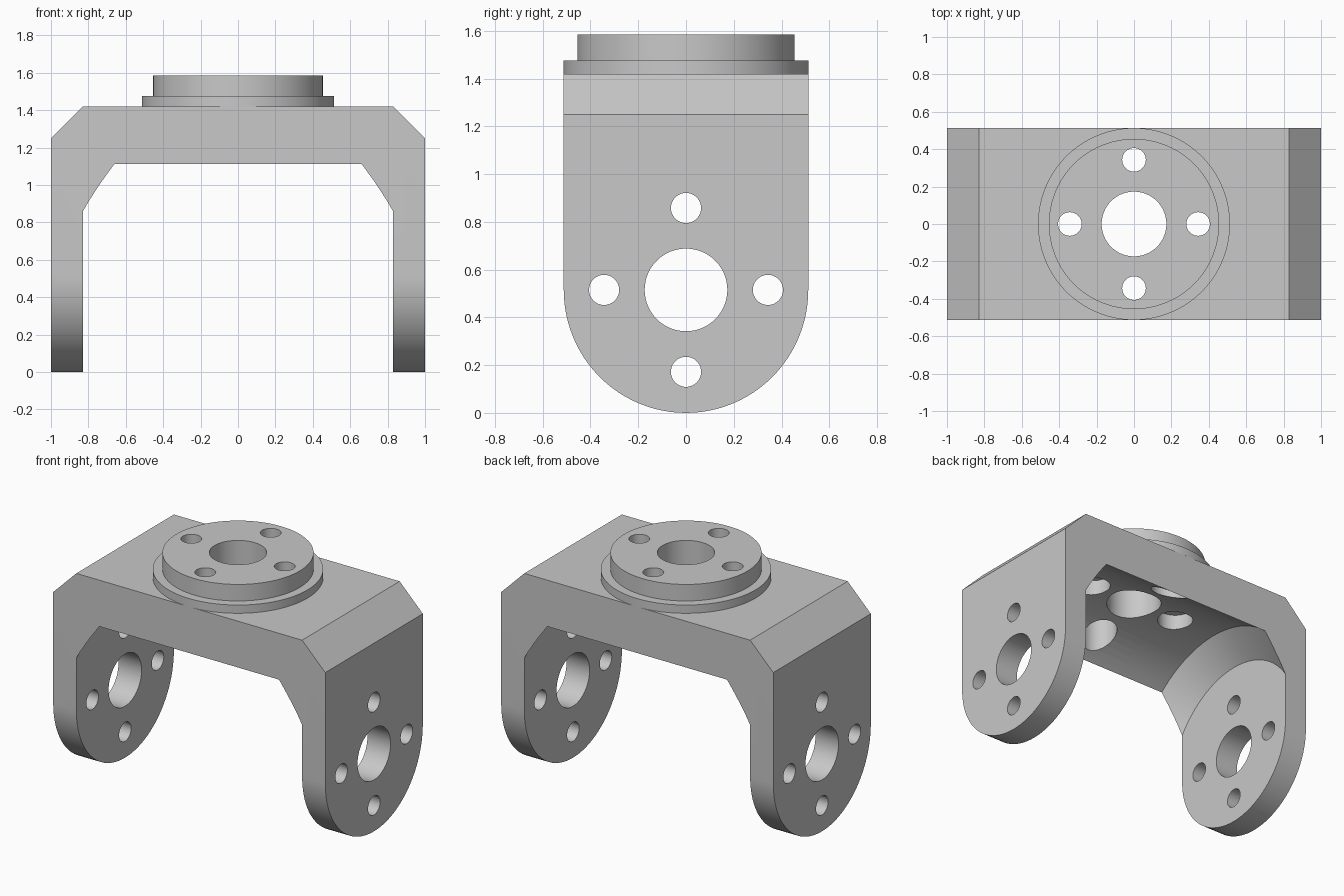
import bpy, bmesh, math
from mathutils import Matrix, Vector

cube = bpy.data.objects.get("Cube")
if cube:
    bpy.data.objects.remove(cube, do_unlink=True)

SEG = 96
HALF_Y = 0.512      # half depth of the bracket and radius of the leg ends
AXIS_Z = 0.515      # height of the pivot axis
TOP_Z = 1.42
WALL = 0.17         # leg thickness and chamfer size
HOLE_OFFSET = 0.343

metal = bpy.data.materials.new("light grey metal")
metal.use_nodes = True
grey = (0.58, 0.58, 0.58, 1)
metal.diffuse_color = grey
metal.node_tree.nodes["Principled BSDF"].inputs["Base Color"].default_value = grey


def make_object(name, bm):
    bmesh.ops.recalc_face_normals(bm, faces=bm.faces)
    mesh = bpy.data.meshes.new(name)
    bm.to_mesh(mesh)
    bm.free()
    mesh.materials.append(metal)
    obj = bpy.data.objects.new(name, mesh)
    bpy.context.collection.objects.link(obj)
    return obj


def lathe(name, profile, matrix=Matrix()):
    """Solid of revolution about z from (radius, height) points, then placed."""
    bm = bmesh.new()
    rings = []
    for r, h in profile:
        rings.append([bm.verts.new((r * math.cos(a), r * math.sin(a), h))
                      for a in (2 * math.pi * i / SEG for i in range(SEG))])
    for low, high in zip(rings, rings[1:]):
        for i in range(SEG):
            j = (i + 1) % SEG
            bm.faces.new((low[i], low[j], high[j], high[i]))
    bm.faces.new(rings[0])
    bm.faces.new(rings[-1])
    bmesh.ops.transform(bm, matrix=matrix, verts=bm.verts)
    return make_object(name, bm)


def rod(name, radius, low, high, matrix=Matrix()):
    return lathe(name, [(radius, low), (radius, high)], matrix)


def cut(target, cutters):
    for c in cutters:
        c.hide_render = True
        mod = target.modifiers.new("cut", "BOOLEAN")
        mod.operation = "DIFFERENCE"
        mod.solver = "EXACT"
        mod.object = c
        bpy.context.view_layer.objects.active = target
        bpy.ops.object.modifier_apply(modifier=mod.name)


# Bracket: round-ended outline swept along x, with chamfered top corners
bm = bmesh.new()
outline = [(-HALF_Y, TOP_Z)]
for i in range(SEG // 2 + 1):
    a = math.pi + math.pi * i / (SEG // 2)
    outline.append((HALF_Y * math.cos(a), AXIS_Z + AXIS_Z * math.sin(a)))
outline.append((HALF_Y, TOP_Z))
face = bm.faces.new([bm.verts.new((-1, y, z)) for y, z in outline])
swept = bmesh.ops.extrude_face_region(bm, geom=[face])["geom"]
bmesh.ops.translate(bm, vec=Vector((2, 0, 0)),
                    verts=[g for g in swept if isinstance(g, bmesh.types.BMVert)])
corners = [e for e in bm.edges
           if all(v.co.z > TOP_Z - 0.01 for v in e.verts)
           and abs(e.verts[0].co.x - e.verts[1].co.x) < 0.01]
bmesh.ops.bevel(bm, geom=corners, offset=WALL, segments=1, affect="EDGES")
bracket = make_object("bracket", bm)

# Mounting flange: two stepped discs
flange = lathe("mounting_flange", [(0.513, TOP_Z), (0.513, 1.475),
                                   (0.455, 1.475), (0.455, 1.585)])

# Cutters: turned cavity with conical ends, and the two hole patterns
along_x = Matrix.Translation((0, 0, AXIS_Z)) @ Matrix.Rotation(math.pi / 2, 4, "Y")
inner = 1 - WALL
cavity = lathe("cavity_cutter", [(0.616, -inner), (0.787, -inner + WALL),
                                 (0.787, inner - WALL), (0.616, inner)], along_x)
leg_holes = [rod("leg_bore_cutter", 0.173, -1.2, 1.2, along_x)]
top_holes = [rod("top_bore_cutter", 0.173, 1, 1.8)]
recesses = []
for k in range(4):
    spot = Matrix.Translation((HOLE_OFFSET * math.cos(k * math.pi / 2),
                               HOLE_OFFSET * math.sin(k * math.pi / 2), 0))
    leg_holes.append(rod("leg_hole_cutter", 0.063, -1.2, 1.2, along_x @ spot))
    top_holes.append(rod("top_hole_cutter", 0.063, 1, 1.8, spot))
    recesses.append(rod("screw_recess_cutter", 0.112, 1, 1.4, spot))

cut(bracket, [cavity] + leg_holes + top_holes + recesses)
cut(flange, top_holes)
for c in [cavity] + leg_holes + top_holes + recesses:
    bpy.data.objects.remove(c, do_unlink=True)

# Smooth curved walls, keep edges sharp
bpy.ops.object.select_all(action="DESELECT")
for obj in (bracket, flange):
    obj.select_set(True)
bpy.context.view_layer.objects.active = bracket
bpy.ops.object.shade_smooth_by_angle(angle=math.radians(25))
